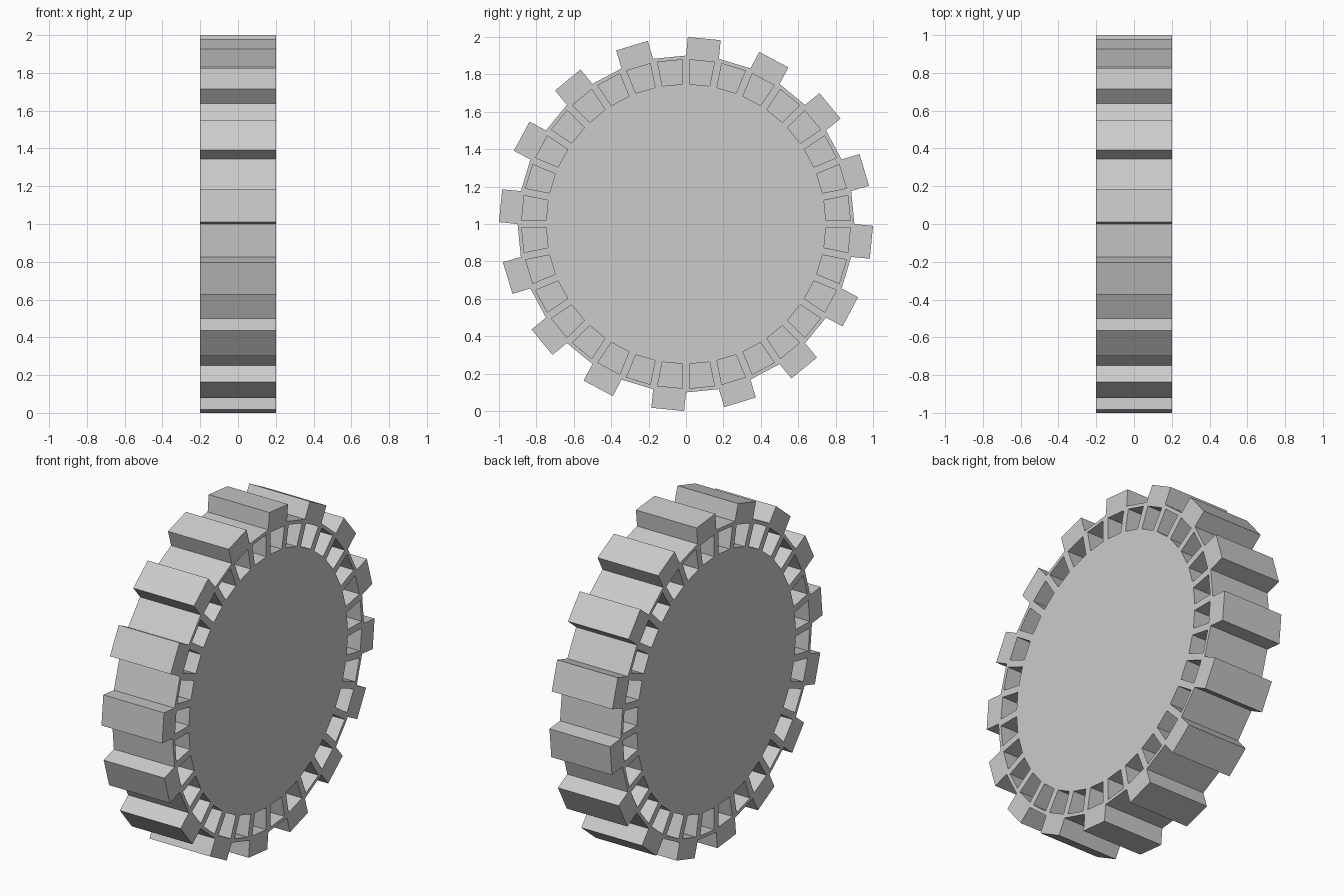
import bpy, bmesh, math
from mathutils import Matrix

if "Cube" in bpy.data.objects:
    bpy.data.objects.remove(bpy.data.objects["Cube"])

SEGMENTS = 32
ROOT_R, WEB_R, WIDTH = 0.9004, 0.73, 0.4
TOOTH_HEIGHT, RIB, POCKET_DEPTH = 0.1, 0.02, 0.18
STEP = 2 * math.pi / SEGMENTS


def push(bm, faces, distance):
    """Extrude each face on its own along its normal."""
    for f in bmesh.ops.extrude_discrete_faces(bm, faces=faces)["faces"]:
        bmesh.ops.translate(bm, verts=f.verts, vec=f.normal * distance)


bm = bmesh.new()

# Wheel body: 32-sided drum lying along x, standing on z = 0
bmesh.ops.create_cone(bm, cap_ends=True, segments=SEGMENTS,
                      radius1=ROOT_R, radius2=ROOT_R, depth=WIDTH)
bmesh.ops.rotate(bm, verts=bm.verts, matrix=Matrix.Rotation(math.pi / 2, 3, 'Y'))
bm.normal_update()
caps = [f for f in bm.faces if abs(f.normal.x) > 0.9]
sides = [f for f in bm.faces if abs(f.normal.x) < 0.1]

# Teeth: every second side face pushed straight out
teeth = [f for f in sides
         if math.floor(math.atan2(f.normal.z, f.normal.y) / STEP) % 2 == 1]

# Ring on both end faces, split into cells that become pockets
ring = bmesh.ops.inset_region(bm, faces=caps, use_even_offset=True,
                              thickness=(ROOT_R - WEB_R) * math.cos(STEP / 2))["faces"]
bm.normal_update()
bmesh.ops.inset_individual(bm, faces=ring, thickness=RIB, use_even_offset=True)
bm.normal_update()
push(bm, ring, -POCKET_DEPTH)
push(bm, teeth, TOOTH_HEIGHT)

bmesh.ops.translate(bm, verts=bm.verts, vec=(0, 0, 1))
bmesh.ops.recalc_face_normals(bm, faces=bm.faces)
mesh = bpy.data.meshes.new("gear_wheel")
bm.to_mesh(mesh)
bm.free()
bpy.context.collection.objects.link(bpy.data.objects.new("gear_wheel", mesh))
